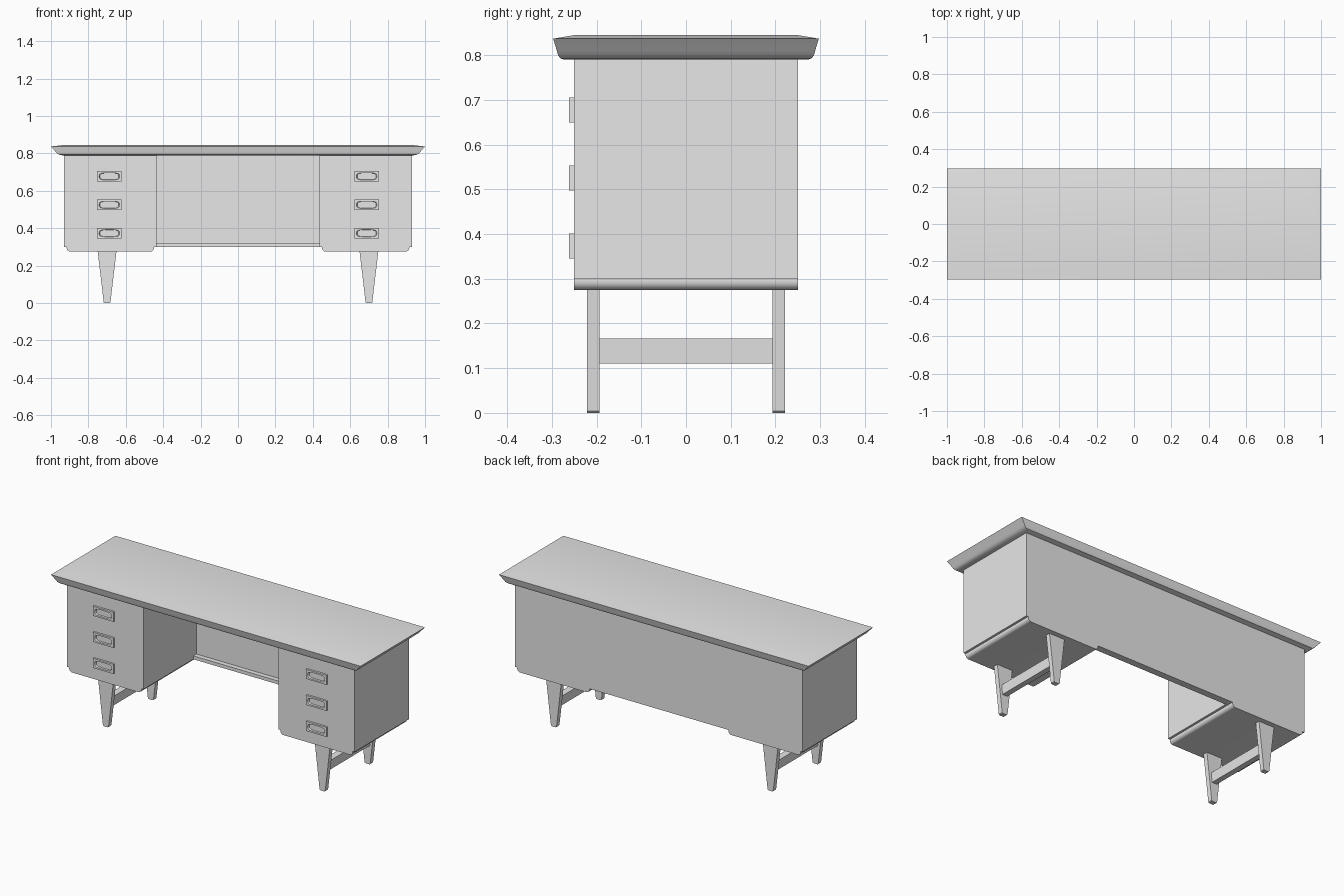
import bpy
import bmesh
import math

cube = bpy.data.objects.get("Cube")
if cube:
    bpy.data.objects.remove(cube, do_unlink=True)

grey = bpy.data.materials.new("light_grey")
grey.use_nodes = True
grey.diffuse_color = (0.8, 0.8, 0.8, 1)
grey.node_tree.nodes["Principled BSDF"].inputs["Base Color"].default_value = (0.8, 0.8, 0.8, 1)


def finish(bm, name, smooth=False):
    bmesh.ops.recalc_face_normals(bm, faces=bm.faces)
    mesh = bpy.data.meshes.new(name)
    bm.to_mesh(mesh)
    bm.free()
    mesh.materials.append(grey)
    obj = bpy.data.objects.new(name, mesh)
    bpy.context.collection.objects.link(obj)
    if smooth:
        bpy.ops.object.select_all(action='DESELECT')
        obj.select_set(True)
        bpy.context.view_layer.objects.active = obj
        bpy.ops.object.shade_smooth_by_angle(angle=math.radians(35))
    return obj


def loft(name, rings, smooth=False, caps=True):
    """Skin a list of rings that have equal point counts."""
    bm = bmesh.new()
    loops = [[bm.verts.new(p) for p in ring] for ring in rings]
    n = len(loops[0])
    for a, b in zip(loops, loops[1:]):
        for i in range(n):
            j = (i + 1) % n
            bm.faces.new((a[i], a[j], b[j], b[i]))
    if caps:
        bm.faces.new(loops[0])
    bm.faces.new(loops[-1])
    return finish(bm, name, smooth)


def prism(name, profile, y0, y1, smooth=False):
    """Extrude an x-z profile along y."""
    return loft(name, [[(x, y, z) for x, z in profile] for y in (y0, y1)], smooth)


def box(name, x0, x1, y0, y1, z0, z1):
    return prism(name, [(x0, z0), (x1, z0), (x1, z1), (x0, z1)], y0, y1)


def arc(cx, cz, r, start, end, steps=6):
    angles = [math.radians(start + (end - start) * i / steps) for i in range(steps + 1)]
    return [(cx + r * math.cos(a), cz + r * math.sin(a)) for a in angles]


# Tabletop: flared lip, rounded underside, slightly crowned upper face
sections = [(0.94, 0.272, 0.79), (0.957, 0.281, 0.793), (0.968, 0.286, 0.80),
            (0.976, 0.289, 0.81), (1.0, 0.297, 0.837), (0.93, 0.25, 0.845)]
loft("tabletop", [[(-x, -y, z), (x, -y, z), (x, y, z), (-x, y, z)]
                  for x, y, z in sections], smooth=True)

# Back panel with a ledge along its lower edge
box("back_panel", -0.436, 0.436, 0.238, 0.25, 0.30, 0.79)
box("back_panel_ledge", -0.436, 0.436, 0.21, 0.238, 0.30, 0.32)


def drawer_pull(name, cx, cz):
    """Rectangular plate with a rounded, recessed opening."""
    steps = 32
    w, h, front, wall = 0.066, 0.028, -0.262, -0.25
    outer, inner = [], []
    for i in range(steps):
        c, s = math.cos(math.tau * i / steps), math.sin(math.tau * i / steps)
        k = max(abs(c), abs(s))
        outer.append((w * c / k, h * s / k))
        f = (c ** 4 + s ** 4) ** -0.25
        inner.append((0.054 * c * f, 0.019 * s * f))

    def ring(points, y, scale=1):
        return [(cx + x * scale, y, cz + z * scale) for x, z in points]
    loft(name, [ring(outer, wall), ring(outer, front), ring(inner, front),
                ring(inner, wall - 0.002, 0.92)], caps=False)


for side, sx in (("right", -1), ("left", 1)):
    # Pedestal with a stepped, rounded base
    r = 0.02
    profile = [(0.436, 0.79), (0.436, 0.30), (0.449, 0.30)]
    profile += arc(0.449 + r, 0.275 + r, r, 180, 270)
    profile += arc(0.916 - r, 0.275 + r, r, 270, 360)
    profile += [(0.916, 0.30), (0.929, 0.30), (0.929, 0.79)]
    prism(side + "_pedestal", [(sx * x, z) for x, z in profile], -0.25, 0.25, smooth=True)

    # Drawer pulls
    for label, z in (("top", 0.677), ("middle", 0.525), ("bottom", 0.373)):
        drawer_pull(f"{side}_{label}_drawer_pull", sx * 0.688, z)

    # Tapered flat legs
    cx = sx * 0.70
    half = [(0.05, 0.275), (0.018, 0.004), (0.014, 0.0)]
    leg = [(cx + x, z) for x, z in half] + [(cx - x, z) for x, z in reversed(half)]
    for place, sy in (("front", -1), ("back", 1)):
        prism(f"{side}_{place}_leg", leg, sy * 0.194, sy * 0.221)

    # Stretcher joining the front and back legs
    bar = [(cx - 0.016, 0.11), (cx + 0.016, 0.11), (cx + 0.02, 0.166), (cx - 0.02, 0.166)]
    prism(side + "_stretcher", bar, -0.195, 0.195)
